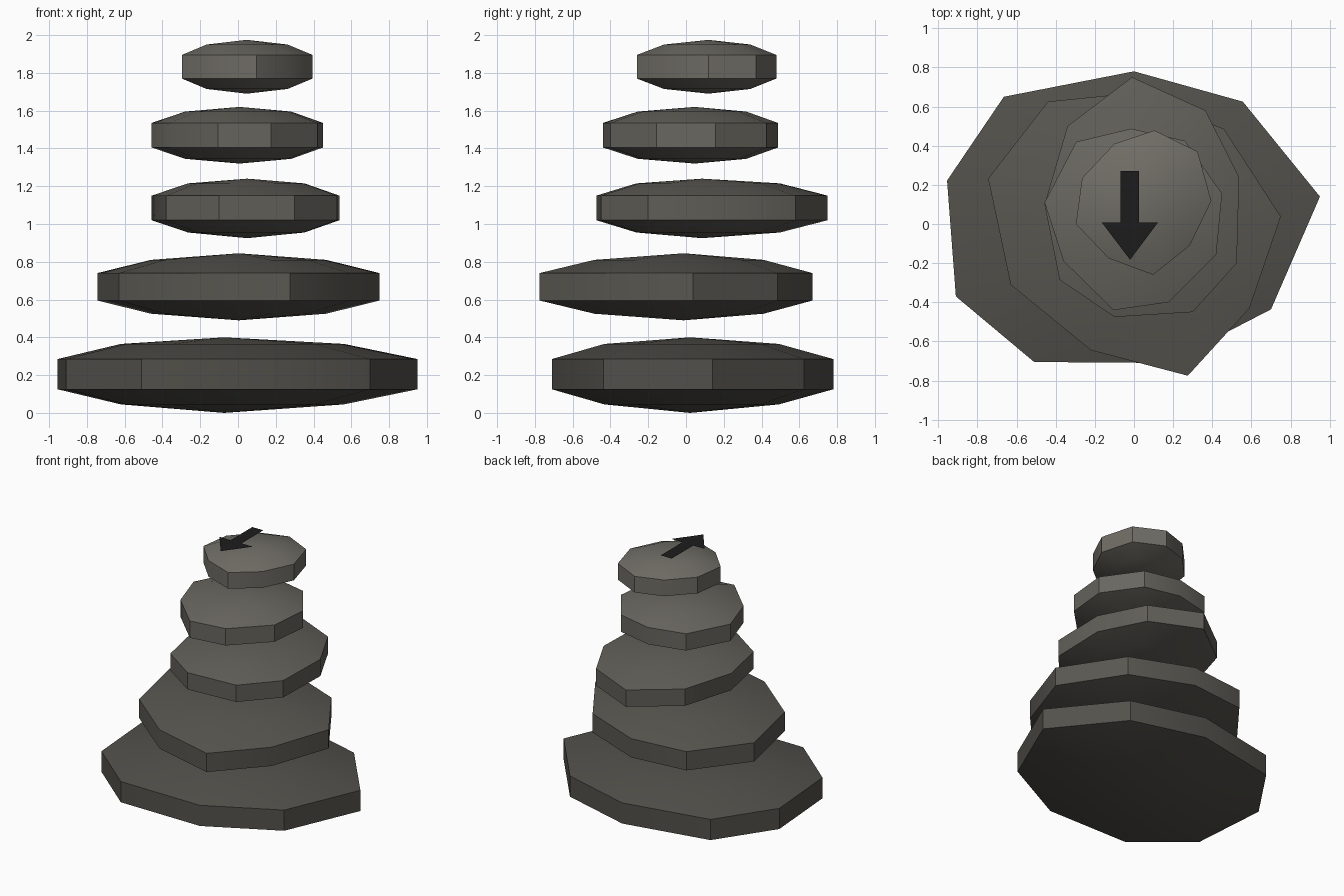
import bpy, bmesh, math
from mathutils import Vector

if "Cube" in bpy.data.objects:
    bpy.data.objects.remove(bpy.data.objects["Cube"])

RING = 0.62  # inner dome ring size relative to the outline


def material(name, rgb):
    m = bpy.data.materials.new(name)
    m.diffuse_color = (*rgb, 1)
    m.use_nodes = True
    m.node_tree.nodes["Principled BSDF"].inputs["Base Color"].default_value = m.diffuse_color
    return m


def finish(bm, name, mat):
    me = bpy.data.meshes.new(name)
    bm.to_mesh(me)
    bm.free()
    me.materials.append(mat)
    ob = bpy.data.objects.new(name, me)
    bpy.context.collection.objects.link(ob)


def stone(name, outline, heights, shade):
    """Irregular nine-sided slab with shallow domes.
    heights: bottom tip, lower ring, lower rim, upper rim, upper ring, top tip"""
    bm = bmesh.new()
    n = len(outline)
    c = sum((Vector(p) for p in outline), Vector((0, 0))) / n
    rings = []
    for z, s in zip(heights[1:5], (RING, 1, 1, RING)):
        pts = [c + (Vector(p) - c) * s for p in outline]
        rings.append([bm.verts.new((p.x, p.y, z)) for p in pts])
    low = bm.verts.new((c.x, c.y, heights[0]))
    top = bm.verts.new((c.x, c.y, heights[5]))
    for i in range(n):
        j = (i + 1) % n
        for a, b in zip(rings, rings[1:]):
            bm.faces.new((a[i], a[j], b[j], b[i]))
        bm.faces.new((low, rings[0][j], rings[0][i]))
        bm.faces.new((top, rings[3][i], rings[3][j]))
    bmesh.ops.recalc_face_normals(bm, faces=bm.faces)
    for f in bm.faces:
        f.smooth = True
    for e in bm.edges:
        e.smooth = e.calc_face_angle(0) < math.radians(30)
    finish(bm, name, material(name + "_grey", (shade, shade * 0.95, shade * 0.82)))


# Stacked stones, bottom to top
stone("base_stone",
      [(0, .78), (-.665, .65), (-.955, .222), (-.91, -.37), (-.51, -.705),
       (.17, -.71), (.70, -.436), (.95, .14), (.556, .625)],
      (0, .045, .125, .285, .365, .40), .085)
stone("second_stone",
      [(0, .67), (-.44, .625), (-.745, .232), (-.63, -.31), (-.22, -.645),
       (.275, -.775), (.59, -.43), (.75, .038), (.46, .485)],
      (.49, .525, .595, .74, .81, .845), .10)
stone("third_stone",
      [(-.01, .75), (-.34, .50), (-.457, .1), (-.38, -.285), (-.10, -.475),
       (.30, -.45), (.525, -.2), (.537, .24), (.365, .58)],
      (.925, .955, 1.02, 1.15, 1.215, 1.24), .12)
stone("fourth_stone",
      [(-.015, .487), (-.295, .42), (-.457, .11), (-.36, -.19), (-.105, -.44),
       (.175, -.40), (.42, -.155), (.45, .155), (.26, .425)],
      (1.32, 1.345, 1.405, 1.535, 1.595, 1.62), .14)
stone("top_stone",
      [(.105, .478), (-.1, .41), (-.265, .235), (-.297, 0), (-.13, -.175),
       (.098, -.26), (.285, -.11), (.395, .118), (.325, .37)],
      (1.69, 1.715, 1.77, 1.895, 1.95, 1.975), .16)

# Flat arrow lying just above the top stone, pointing to the front
bm = bmesh.new()
v = [bm.verts.new((x, y, 2)) for x, y in
     [(-.02, -.183), (.122, .007), (.026, .007), (.026, .272),
      (-.068, .272), (-.068, .007), (-.164, .007)]]
bm.faces.new((v[0], v[1], v[2], v[5], v[6]))
bm.faces.new((v[2], v[3], v[4], v[5]))
finish(bm, "direction_arrow", material("arrow_black", (.012, .012, .012)))
